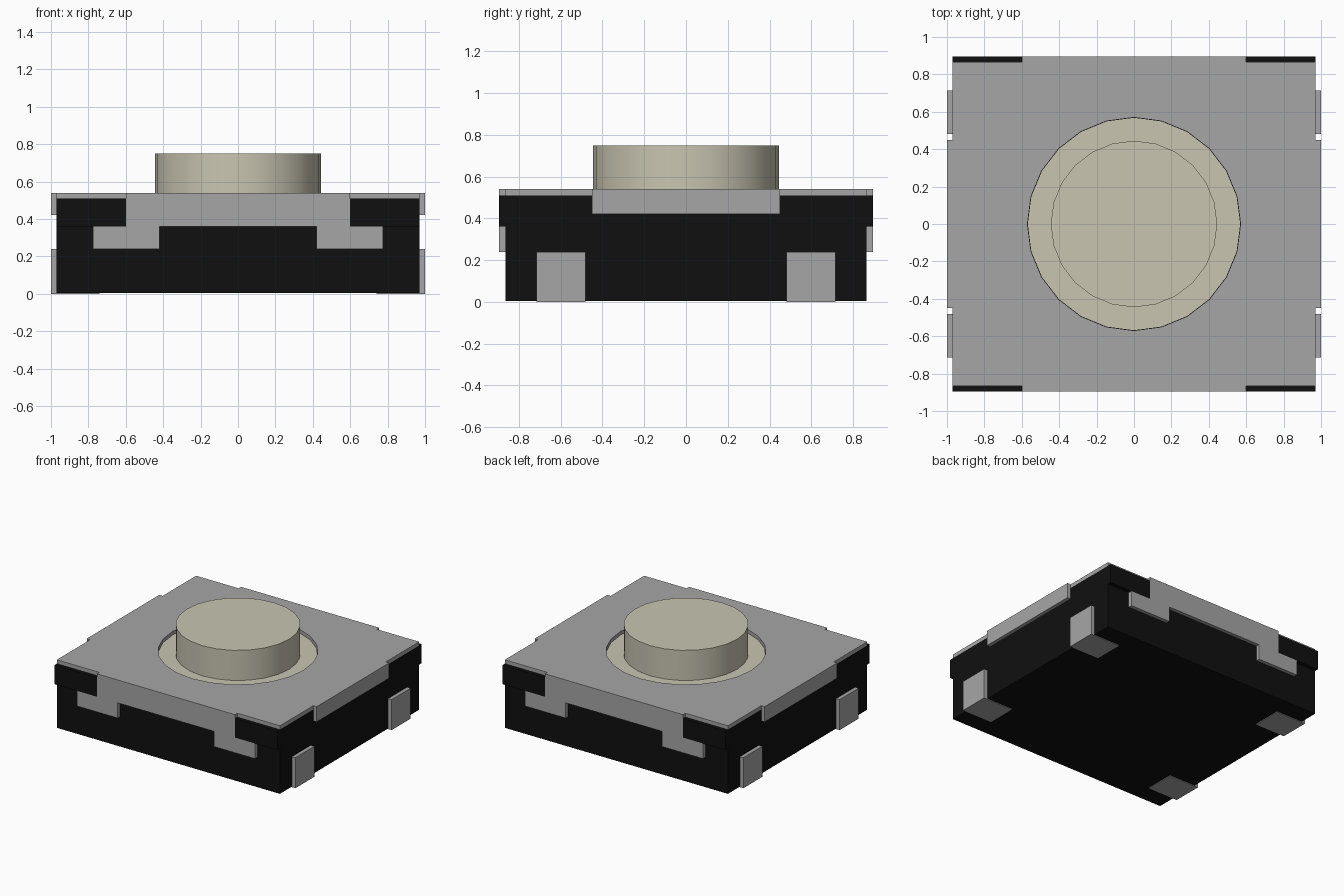
import bpy, bmesh, math

default = bpy.data.objects.get("Cube")
if default:
    bpy.data.objects.remove(default, do_unlink=True)


def material(name, rgb):
    m = bpy.data.materials.new(name)
    m.use_nodes = True
    m.diffuse_color = (*rgb, 1)
    bsdf = next(n for n in m.node_tree.nodes if n.type == "BSDF_PRINCIPLED")
    bsdf.inputs["Base Color"].default_value = (*rgb, 1)
    return m


BLACK = material("black plastic", (0.005, 0.005, 0.005))
GREY = material("grey metal", (0.38, 0.38, 0.38))
CREAM = material("cream plastic", (0.58, 0.56, 0.44))


def finish(name, bm, mat):
    bmesh.ops.recalc_face_normals(bm, faces=bm.faces)
    me = bpy.data.meshes.new(name)
    bm.to_mesh(me)
    bm.free()
    me.materials.append(mat)
    ob = bpy.data.objects.new(name, me)
    bpy.context.collection.objects.link(ob)
    return ob


def prism(name, points, axis, lo, hi, mat):
    """Extrude a 2D outline: axis z uses (x, y), axis y uses (x, z)."""
    bm = bmesh.new()
    place = (lambda p, d: (p[0], p[1], d)) if axis == "z" else (lambda p, d: (p[0], d, p[1]))
    face = bm.faces.new([bm.verts.new(place(p, lo)) for p in points])
    new = bmesh.ops.extrude_face_region(bm, geom=[face])["geom"]
    step = (0, 0, hi - lo) if axis == "z" else (0, hi - lo, 0)
    bmesh.ops.translate(bm, vec=step, verts=[v for v in new if isinstance(v, bmesh.types.BMVert)])
    return finish(name, bm, mat)


def box(name, x, y, z, mat):
    x, y = sorted(x), sorted(y)
    return prism(name, [(x[0], y[0]), (x[1], y[0]), (x[1], y[1]), (x[0], y[1])], "z", *z, mat)


def circle(radius, n):
    return [(radius * math.cos(2 * math.pi * i / n), radius * math.sin(2 * math.pi * i / n))
            for i in range(n)]


# Main dimensions
BX, BY = 0.97, 0.865        # housing half sizes
SHEET = 0.03                # sheet metal thickness
TOP, DECK = 0.54, 0.51      # cover top and housing top
EX, EY = BX + SHEET, BY + SHEET

# Plastic housing
box("housing", (-BX, BX), (-BY, BY), (0.005, DECK), BLACK)

# Metal cover plate with tabs on all four sides and a round opening
quarter = [(EX, 0.45), (BX, 0.45), (BX, BY), (0.6, BY), (0.6, EY)]
half = quarter + [(-x, y) for x, y in reversed(quarter)]
outline = half + [(-x, -y) for x, y in half]
cover = prism("cover_plate", outline, "z", DECK, TOP, GREY)
cutter = prism("opening_cutter", circle(0.57, 24), "z", 0.4, 0.7, GREY)
cutter.hide_render = True
cutter.hide_set(True)
cut = cover.modifiers.new("opening", "BOOLEAN")
cut.operation = "DIFFERENCE"
cut.solver = "EXACT"
cut.object = cutter
bpy.context.view_layer.objects.active = cover
bpy.ops.object.modifier_apply(modifier=cut.name)
bpy.data.objects.remove(cutter, do_unlink=True)

# Folded skirt with two hooked feet, used at front and back
skirt_half = [(0.6, DECK), (0.6, 0.36), (0.775, 0.36), (0.775, 0.24), (0.42, 0.24), (0.42, 0.36)]
skirt = skirt_half + [(-x, z) for x, z in reversed(skirt_half)]

for sy, end in ((-1, "front"), (1, "back")):
    prism(f"{end}_skirt", skirt, "y", sy * BY, sy * EY, GREY)
    for sx, side in ((-1, "right"), (1, "left")):
        # Housing lips beside the skirt
        box(f"{end}_{side}_lip", (sx * 0.6, sx * BX), (sy * BY, sy * EY), (0.36, DECK), BLACK)
        # Solder terminals: upright leg and foot folded underneath
        y = (sy * 0.48, sy * 0.715)
        box(f"{end}_{side}_terminal", (sx * BX, sx * EX), y, (0, 0.24), GREY)
        box(f"{end}_{side}_terminal_foot", (sx * 0.74, sx * BX), y, (0, 0.03), GREY)

# Side flaps folded down from the cover
for sx, side in ((-1, "right"), (1, "left")):
    box(f"{side}_flap", (sx * BX, sx * EX), (-0.45, 0.45), (0.42, DECK), GREY)

# Push button and its flange inside the opening
prism("button_flange", circle(0.568, 24), "z", 0.49, DECK + 0.003, CREAM)
button = prism("button", circle(0.445, 24), "z", 0.5, 0.75, CREAM)
bpy.ops.object.select_all(action="DESELECT")
button.select_set(True)
bpy.context.view_layer.objects.active = button
bpy.ops.object.shade_smooth_by_angle(angle=math.radians(30))
